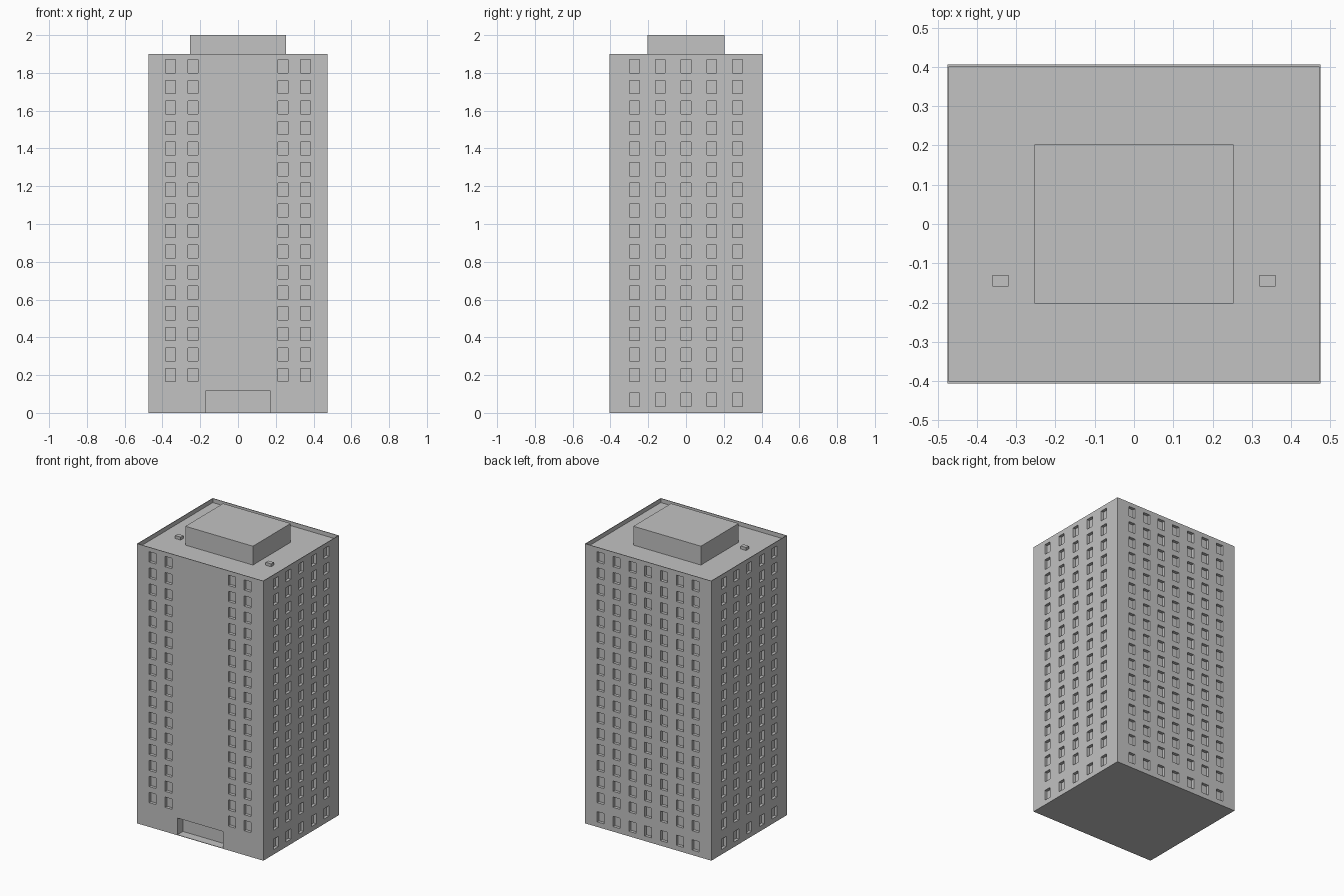
import bpy
import bmesh
from mathutils import Matrix, Vector

HX, HY, TOP = 0.475, 0.406, 1.9      # half width, half depth, wall height
ROOF_DROP, RIM = 0.028, 0.006        # parapet height and thickness
WIN_W, WIN_H, WIN_DEPTH = 0.052, 0.07, 0.02
DOOR_W, DOOR_Z0, DOOR_Z1, DOOR_DEPTH = 0.344, 0.003, 0.117, 0.06

if "Cube" in bpy.data.objects:
    bpy.data.objects.remove(bpy.data.objects["Cube"], do_unlink=True)

grey = bpy.data.materials.new("concrete grey")
grey.use_nodes = True
colour = (0.54, 0.54, 0.54, 1)
grey.diffuse_color = colour
grey.node_tree.nodes["Principled BSDF"].inputs["Base Color"].default_value = colour


def add_object(name, bm):
    mesh = bpy.data.meshes.new(name)
    bm.to_mesh(mesh)
    bm.free()
    mesh.materials.append(grey)
    obj = bpy.data.objects.new(name, mesh)
    bpy.context.collection.objects.link(obj)
    return obj


def box(name, centre, size):
    bm = bmesh.new()
    matrix = Matrix.Translation(centre) @ Matrix.Diagonal((*size, 1))
    bmesh.ops.create_cube(bm, size=1, matrix=matrix)
    return add_object(name, bm)


def spans(centres, size):
    return [(c - size / 2, c + size / 2) for c in centres]


def inside(value, ranges):
    return any(a < value < b for a, b in ranges)


def facade(bm, direction, half, offset, columns, rows, door=None):
    """Wall grid whose window and door cells are pushed inwards."""
    along = Vector(direction)
    normal = along.cross(Vector((0, 0, 1)))
    door_x, door_z = door if door else ([], [])
    us = sorted({-half, half, *sum(columns + door_x, ())})
    zs = sorted({0, TOP, *sum(rows + door_z, ())})
    grid = [[bm.verts.new(along * u + normal * offset + Vector((0, 0, z)))
             for u in us] for z in zs]
    windows, doors = [], []
    for j in range(len(zs) - 1):
        for i in range(len(us) - 1):
            face = bm.faces.new((grid[j][i], grid[j][i + 1],
                                 grid[j + 1][i + 1], grid[j + 1][i]))
            u, z = (us[i] + us[i + 1]) / 2, (zs[j] + zs[j + 1]) / 2
            if inside(u, columns) and inside(z, rows):
                windows.append(face)
            elif inside(u, door_x) and inside(z, door_z):
                doors.append(face)
    bm.normal_update()
    for faces, depth in ((windows, WIN_DEPTH), (doors, DOOR_DEPTH)):
        if faces:
            bmesh.ops.inset_individual(bm, faces=faces, thickness=0, depth=-depth)


# Window layout
upper_rows = spans([0.2 + 0.109 * i for i in range(16)], WIN_H)
all_rows = spans([0.069], WIN_H) + upper_rows
back_columns = spans([0.119 * i for i in range(-3, 4)], WIN_W)
front_columns = back_columns[:2] + back_columns[-2:]
side_columns = spans([0.136 * i for i in range(-2, 3)], WIN_W)
entrance = (spans([0], DOOR_W), [(DOOR_Z0, DOOR_Z1)])

# Tower walls
bm = bmesh.new()
facade(bm, (1, 0, 0), HX, HY, front_columns, upper_rows, entrance)
facade(bm, (-1, 0, 0), HX, HY, back_columns, all_rows)
facade(bm, (0, 1, 0), HY, HX, side_columns, all_rows)
facade(bm, (0, -1, 0), HY, HX, side_columns, all_rows)

# Underside, and roof sunk behind a thin parapet
corners = [(-HX, -HY), (HX, -HY), (HX, HY), (-HX, HY)]
bm.faces.new([bm.verts.new((x, y, 0)) for x, y in reversed(corners)])
roof = bm.faces.new([bm.verts.new((x, y, TOP)) for x, y in corners])
bm.normal_update()
bmesh.ops.inset_individual(bm, faces=[roof], thickness=RIM, depth=0)
bmesh.ops.inset_individual(bm, faces=[roof], thickness=0, depth=-ROOF_DROP)
bmesh.ops.remove_doubles(bm, verts=bm.verts, dist=0.0001)
add_object("tower_block", bm)

# Rooftop plant room and small vents
roof_z = TOP - ROOF_DROP
box("roof_plant_room", (0, 0, (roof_z + 2) / 2), (0.508, 0.405, 2 - roof_z))
for side, x in (("left", 0.34), ("right", -0.34)):
    box("roof_vent_" + side, (x, -0.145, roof_z + 0.01), (0.041, 0.029, 0.02))
